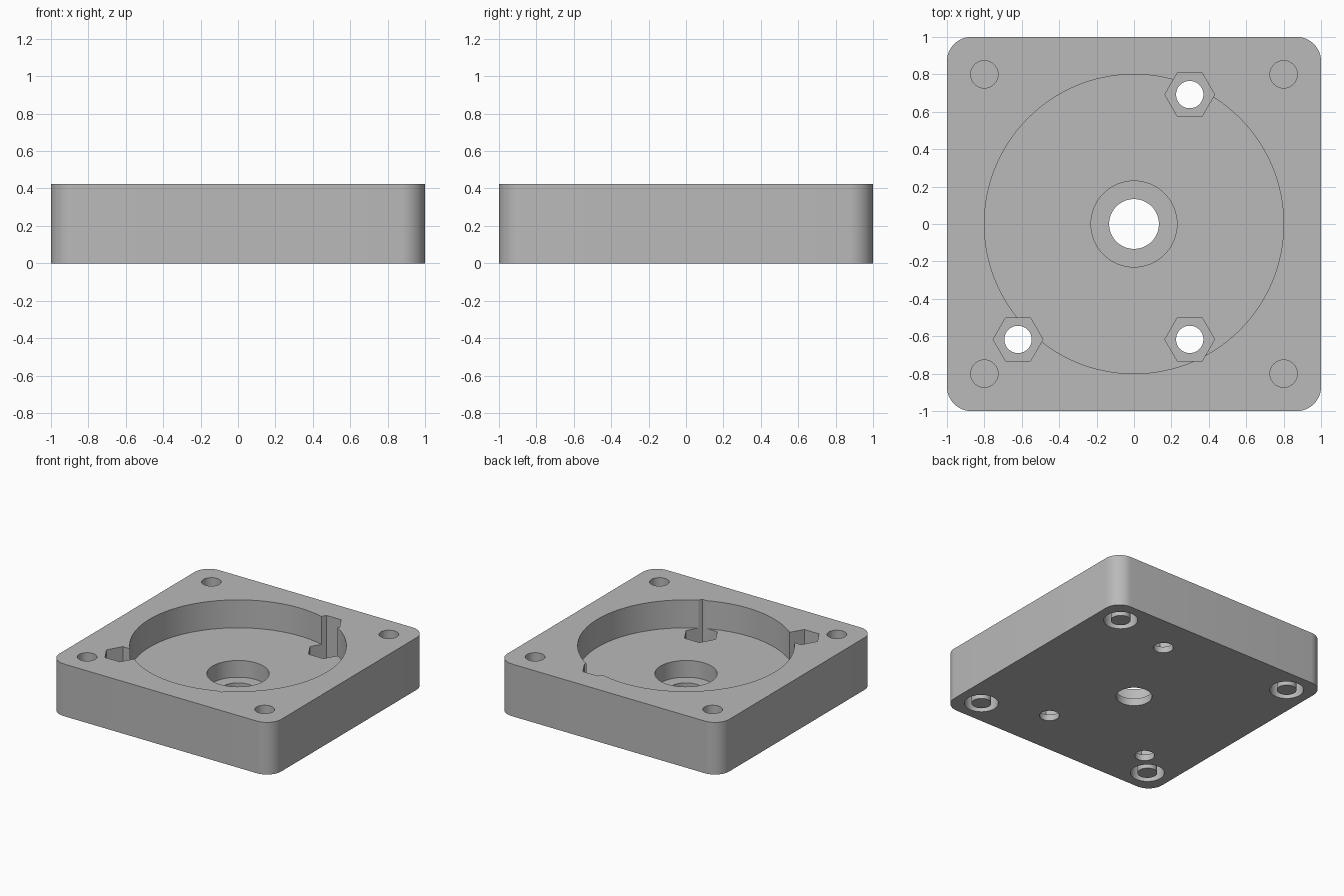
import bpy, math

cube = bpy.data.objects.get("Cube")
if cube:
    bpy.data.objects.remove(cube, do_unlink=True)

HEIGHT = 0.425
POCKET_Z = 0.197
OVER = 0.1          # how far cutters pass beyond open faces

grey = bpy.data.materials.new("plain grey")
grey.use_nodes = True
colour = (0.49, 0.49, 0.49, 1)
grey.diffuse_color = colour
grey.node_tree.nodes["Principled BSDF"].inputs["Base Color"].default_value = colour


def prism(name, x, y, radius, z0, z1, sides=64):
    bpy.ops.mesh.primitive_cylinder_add(vertices=sides, radius=radius, depth=z1 - z0,
                                        location=(x, y, (z0 + z1) / 2))
    obj = bpy.context.object
    obj.name = name
    return obj


def boolean(target, other, operation="DIFFERENCE"):
    bpy.context.view_layer.objects.active = target
    mod = target.modifiers.new("cut", "BOOLEAN")
    mod.operation = operation
    mod.solver = "EXACT"
    mod.object = other
    bpy.ops.object.modifier_apply(modifier=mod.name)
    bpy.data.objects.remove(other, do_unlink=True)


# Square block with rounded vertical corners
bpy.ops.mesh.primitive_cube_add(size=1, location=(0, 0, HEIGHT / 2))
body = bpy.context.object
body.name = "mounting_block"
body.scale = (2, 2, HEIGHT)
bpy.ops.object.transform_apply(location=True, rotation=False, scale=True)
weights = body.data.attributes.new("bevel_weight_edge", "FLOAT", "EDGE")
for edge in body.data.edges:
    a, b = (body.data.vertices[i].co for i in edge.vertices)
    weights.data[edge.index].value = 1.0 if abs(a.z - b.z) > 0.1 else 0.0
bevel = body.modifiers.new("round corners", "BEVEL")
bevel.limit_method = "WEIGHT"
bevel.width = 0.13
bevel.segments = 12
bpy.ops.object.modifier_apply(modifier=bevel.name)

# Round pocket, bearing recess and shaft hole
boolean(body, prism("pocket_cutter", 0, 0, 0.8, POCKET_Z, HEIGHT + OVER, 128))
boolean(body, prism("recess_cutter", 0, 0, 0.23, 0.06, HEIGHT))
boolean(body, prism("shaft_cutter", 0, 0, 0.133, -OVER, HEIGHT))

# Hexagonal nut pockets with through holes
for x, y in ((0.298, 0.692), (0.298, -0.617), (-0.62, -0.617)):
    nut = prism("nut_cutter", x, y, 0.133, 0.05, HEIGHT + OVER, 6)
    nut.rotation_euler.z = math.radians(30)
    boolean(body, nut)
    boolean(body, prism("bolt_cutter", x, y, 0.073, -OVER, HEIGHT))

# Corner screw holes from above, ring grooves around a post from below
for x in (-0.8, 0.8):
    for y in (-0.8, 0.8):
        boolean(body, prism("screw_cutter", x, y, 0.073, 0.165, HEIGHT + OVER))
        groove = prism("groove_cutter", x, y, 0.125, -OVER, 0.15)
        boolean(groove, prism("post_cutter", x, y, 0.073, -2 * OVER, 0.3))
        boolean(body, groove)

body.data.materials.clear()
body.data.materials.append(grey)
for poly in body.data.polygons:
    poly.material_index = 0

bpy.ops.object.select_all(action="DESELECT")
body.select_set(True)
bpy.context.view_layer.objects.active = body
bpy.ops.object.shade_smooth_by_angle(angle=math.radians(30))
